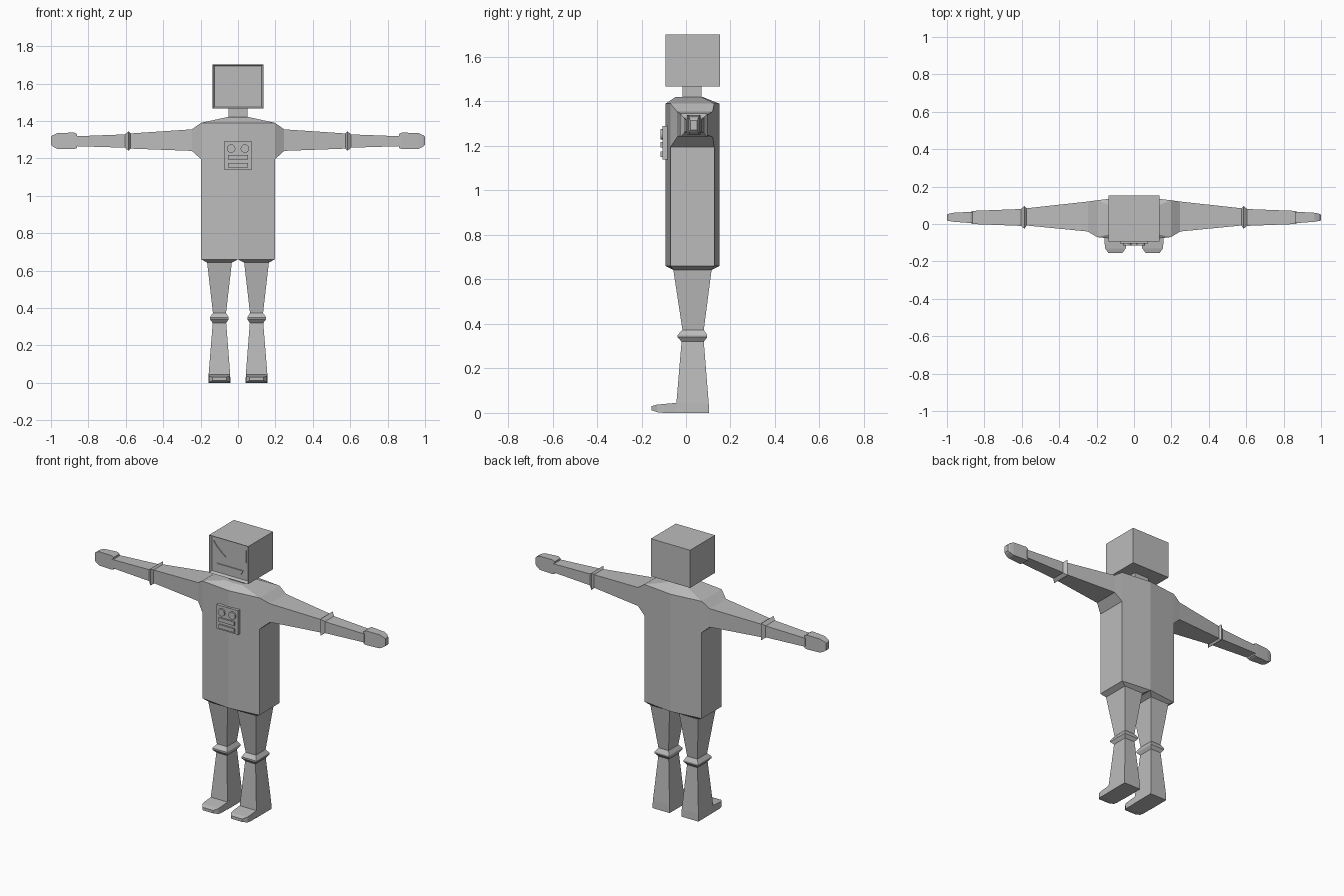
import bpy, bmesh, math

if "Cube" in bpy.data.objects:
    bpy.data.objects.remove(bpy.data.objects["Cube"])

grey = bpy.data.materials.new("light_grey")
grey.diffuse_color = (0.5, 0.5, 0.5, 1)
grey.use_nodes = True
grey.node_tree.nodes["Principled BSDF"].inputs["Base Color"].default_value = grey.diffuse_color


def finish(bm, name):
    bmesh.ops.recalc_face_normals(bm, faces=bm.faces)
    me = bpy.data.meshes.new(name)
    bm.to_mesh(me)
    bm.free()
    me.materials.append(grey)
    ob = bpy.data.objects.new(name, me)
    bpy.context.collection.objects.link(ob)
    return ob


def loft(name, rings, mirror=1):
    """Skin a list of equal-length point rings and cap both ends."""
    bm = bmesh.new()
    vs = [[bm.verts.new((x * mirror, y, z)) for x, y, z in r] for r in rings]
    n = len(vs[0])
    for a, b in zip(vs, vs[1:]):
        for i in range(n):
            j = (i + 1) % n
            bm.faces.new((a[i], a[j], b[j], b[i]))
    bm.faces.new(vs[0])
    bm.faces.new(vs[-1])
    return finish(bm, name)


def rect_z(x0, x1, y0, y1, z):
    return [(x0, y0, z), (x1, y0, z), (x1, y1, z), (x0, y1, z)]


def rect_x(x, y0, y1, z0, z1):
    return [(x, y0, z0), (x, y1, z0), (x, y1, z1), (x, y0, z1)]


def rect_y(x0, x1, y, z0, z1):
    return [(x0, y, z0), (x1, y, z0), (x1, y, z1), (x0, y, z1)]


def box(name, x0, x1, y0, y1, z0, z1):
    return loft(name, [rect_z(x0, x1, y0, y1, z0), rect_z(x0, x1, y0, y1, z1)])


def plate(name, outline, y0, y1, mirror=1):
    return loft(name, [[(x, y, z) for x, z in outline] for y in (y0, y1)], mirror)


# Torso: six-sided column with a shallow ridge front and back, sloping to the neck
def hexagon(w, front, side_f, side_b, back, z):
    return [(-w, side_f, z), (0, front, z), (w, side_f, z),
            (w, side_b, z), (0, back, z), (-w, side_b, z)]


loft("torso", [hexagon(0.197, -0.092, -0.07, 0.127, 0.15, 0.66),
               hexagon(0.197, -0.092, -0.07, 0.127, 0.15, 1.39),
               hexagon(0.06, -0.047, -0.04, 0.07, 0.075, 1.42)])
box("neck", -0.052, 0.052, -0.015, 0.07, 1.40, 1.47)

# Head: box with a framed, recessed face
bm = bmesh.new()
bmesh.ops.create_cube(bm, size=1)
for v in bm.verts:
    v.co = (v.co.x * 0.27, 0.03 + v.co.y * 0.245, 1.584 + v.co.z * 0.234)
bm.normal_update()
face = min(bm.faces, key=lambda f: f.calc_center_median().y)
bmesh.ops.inset_region(bm, faces=[face], thickness=0.012)
for v in face.verts:
    v.co.y += 0.018
finish(bm, "head")

# Eyes and jagged mouth on the recessed face
FACE = -0.0745
eye = [(0.112, 1.666), (0.112, 1.587), (0.03, 1.587), (0.062, 1.612), (0.09, 1.637)]
for s, side in ((1, "left"), (-1, "right")):
    plate(side + "_eye", eye, FACE - 0.006, FACE + 0.002, s)
mouth = [(-0.09, 1.532), (0.09, 1.532)]
mouth += [(0.077 - 0.022 * i, 1.506 if i % 2 == 0 else 1.522) for i in range(8)]
plate("mouth", mouth, FACE - 0.006, FACE + 0.002)

# Chest panel with two dials and two bars
box("chest_panel", -0.074, 0.074, -0.105, -0.08, 1.14, 1.29)
for s, side in ((1, "left"), (-1, "right")):
    dial = [(0.037 + 0.023 * math.cos(a), 1.252 + 0.023 * math.sin(a))
            for a in (math.tau * i / 16 for i in range(16))]
    plate(side + "_dial", dial, -0.114, -0.10, s)
for name, z in (("upper_bar", 1.205), ("lower_bar", 1.163)):
    box(name, -0.053, 0.053, -0.114, -0.10, z - 0.012, z + 0.012)

for s, side in ((1, "left"), (-1, "right")):
    # Arm: shoulder collar, upper arm, elbow ring, forearm
    loft(side + "_arm", [rect_x(*r) for r in (
        (0.19, -0.07, 0.127, 1.19, 1.39), (0.197, -0.07, 0.127, 1.195, 1.39),
        (0.247, -0.04, 0.12, 1.24, 1.355), (0.575, -0.008, 0.084, 1.252, 1.333),
        (0.585, -0.026, 0.096, 1.24, 1.345), (0.605, -0.01, 0.08, 1.257, 1.328),
        (0.868, 0.0, 0.07, 1.265, 1.318))], s)
    loft(side + "_hand", [rect_x(*r) for r in (
        (0.86, 0.005, 0.065, 1.255, 1.33), (0.875, 0.005, 0.065, 1.25, 1.338),
        (0.965, 0.012, 0.06, 1.25, 1.335), (0.99, 0.016, 0.055, 1.262, 1.324),
        (1.0, 0.02, 0.05, 1.272, 1.314))], s)

    # Leg: hip flare, thigh, knee ring, shin
    hip = [(0, -0.092, 0.66), (0.197, -0.07, 0.66), (0.197, 0.127, 0.66), (0, 0.15, 0.66)]
    loft(side + "_leg", [hip] + [rect_z(*r) for r in (
        (0.033, 0.165, -0.057, 0.115, 0.643), (0.064, 0.134, -0.016, 0.08, 0.373),
        (0.05, 0.15, -0.038, 0.095, 0.35), (0.05, 0.15, -0.038, 0.095, 0.34),
        (0.063, 0.135, -0.02, 0.08, 0.32), (0.042, 0.157, -0.043, 0.102, 0.045),
        (0.04, 0.158, -0.045, 0.104, 0.0))], s)
    loft(side + "_foot", [rect_y(*r) for r in (
        (0.042, 0.157, -0.02, 0.0, 0.047), (0.042, 0.157, -0.10, 0.0, 0.04),
        (0.044, 0.155, -0.13, 0.003, 0.037), (0.062, 0.137, -0.155, 0.012, 0.03))], s)
